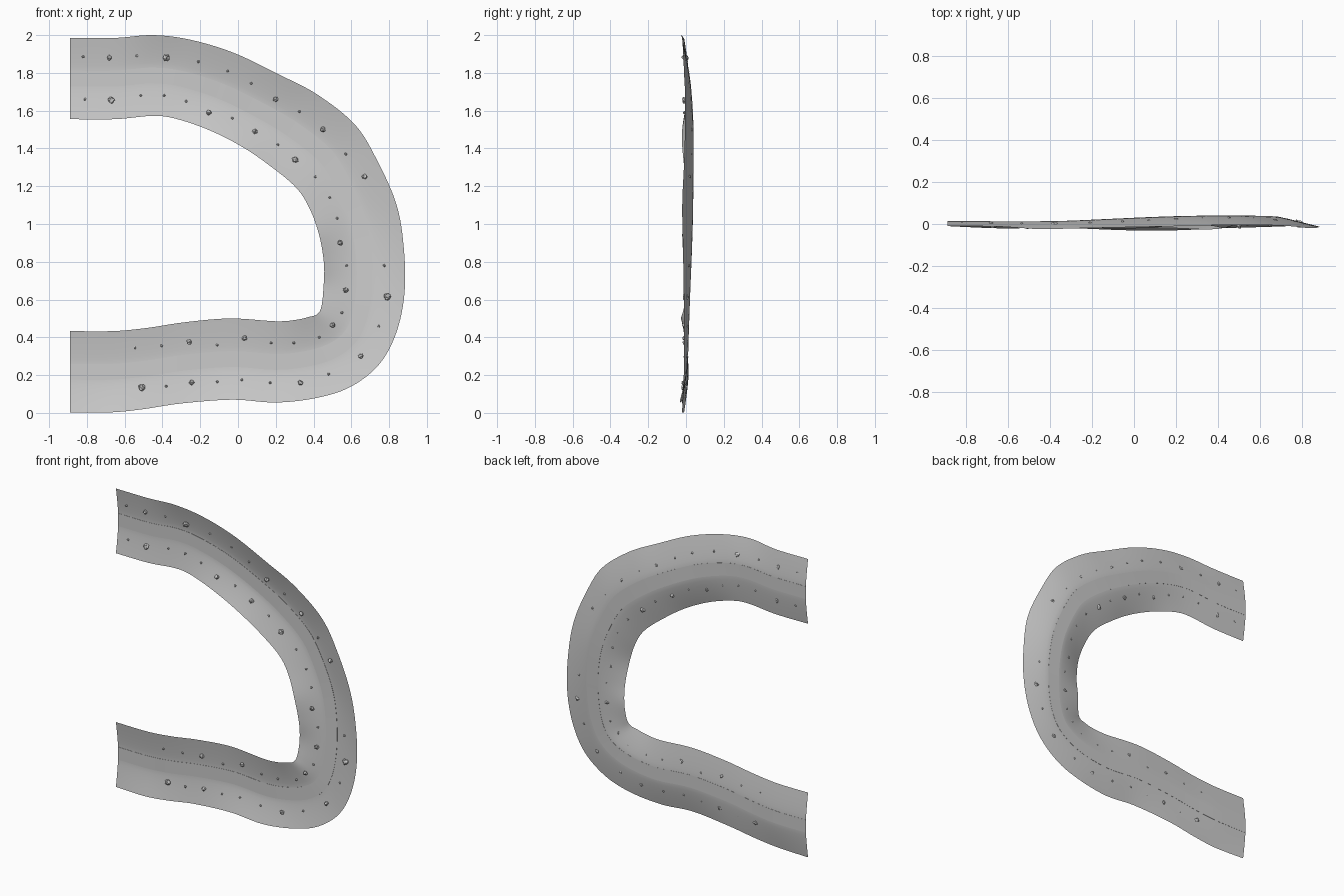
import bpy, bmesh, random
from mathutils import Vector, Matrix

if "Cube" in bpy.data.objects:
    bpy.data.objects.remove(bpy.data.objects["Cube"])

random.seed(4)

# Outer and inner edges of the valley strip (x, z), paired station by station
OUTER = [(-.89, 1.985), (-.65, 1.985), (-.45, 2.0), (-.25, 1.975), (-.02, 1.905), (.22, 1.79),
         (.42, 1.685), (.62, 1.525), (.74, 1.33), (.84, 1.1), (.878, .87), (.882, .64),
         (.84, .43), (.75, .26), (.6, .14), (.42, .08), (.2, .055), (-.03, .07),
         (-.3, .05), (-.5, .02), (-.67, .003), (-.89, .003)]
INNER = [(-.89, 1.555), (-.65, 1.555), (-.46, 1.572), (-.34, 1.56), (-.16, 1.5), (.02, 1.41),
         (.18, 1.3), (.31, 1.19), (.38, 1.08), (.43, .94), (.455, .79), (.453, .67),
         (.442, .565), (.42, .523), (.375, .508), (.31, .493), (.2, .485), (-.04, .5),
         (-.28, .48), (-.48, .45), (-.66, .433), (-.89, .433)]
# Depth (y) of road, outer edge and inner edge at each station
DEPTH = [(.013, -.01, -.01), (.012, -.012, -.01), (.012, -.024, -.01), (.015, -.02, -.012),
         (.024, -.015, -.02), (.033, -.01, -.02), (.038, -.005, -.01), (.039, -.005, -.005),
         (.038, -.01, -.01), (.035, -.02, -.02), (.029, -.016, -.01), (.022, -.012, 0),
         (.016, -.01, -.01), (.012, -.01, -.02), (.01, -.015, -.025), (.008, -.02, -.025),
         (.006, -.03, -.02), (.005, -.03, -.015), (.004, -.02, -.015), (.006, -.02, -.015),
         (.01, -.02, -.012), (.012, -.01, -.01)]
ROAD = 0.195   # road half width as a share of the strip half width
STEPS = 6


def smooth(points):
    """Catmull-Rom resampling of a list of tuples."""
    p = [Vector(q) for q in points]
    out = []
    for i in range(len(p) - 1):
        a, b, c, d = p[max(i - 1, 0)], p[i], p[i + 1], p[min(i + 2, len(p) - 1)]
        for s in range(STEPS):
            t = s / STEPS
            out.append(.5 * (2 * b + (c - a) * t + (2 * a - 5 * b + 4 * c - d) * t * t
                             + (3 * b - a - 3 * c + d) * t ** 3))
    return out + [p[-1]]


stations = list(zip(smooth(OUTER), smooth(INNER), smooth(DEPTH)))


def surface(station, v, lift=0):
    """Point on the strip: v = -1 outer edge, 0 road centre, 1 inner edge."""
    o, i, d = station
    p = o.lerp(i, (v + 1) / 2)
    t = max(0, (abs(v) - ROAD) / (1 - ROAD)) ** 1.25
    edge = d[1] if v < 0 else d[2]
    return Vector((p.x, d[0] + (edge - d[0]) * t + lift, p.y))


def finish(bm, name, recalc=False):
    if recalc:
        bmesh.ops.recalc_face_normals(bm, faces=bm.faces)
    me = bpy.data.meshes.new(name)
    bm.to_mesh(me)
    bm.free()
    ob = bpy.data.objects.new(name, me)
    bpy.context.collection.objects.link(ob)
    me.shade_smooth()
    return ob


def loft(rows, closed=False):
    bm = bmesh.new()
    vs = [[bm.verts.new(p) for p in row] for row in rows]
    n = len(rows[0])
    for a, b in zip(vs, vs[1:]):
        for k in range(n if closed else n - 1):
            m = (k + 1) % n
            bm.faces.new((a[k], a[m], b[m], b[k]))
    if closed:
        bm.faces.new(vs[0])
        bm.faces.new(vs[-1])
    return bm


# Valley terrain sheet
cols = [-1, -.87, -.74, -.6, -.46, -.32, -ROAD, 0, ROAD, .32, .46, .6, .74, .87, 1]
ground = [[surface(s, v) for v in cols] for s in stations]
bm = loft(ground)
bm.normal_update()
if sum(f.normal.y for f in bm.faces) > 0:
    bmesh.ops.reverse_faces(bm, faces=bm.faces)
finish(bm, "valley_terrain")

# Thin road slab set into the valley floor
road = finish(loft([[surface(s, v, h) for v, h in
                     ((-ROAD, -.0015), (ROAD, -.0015), (ROAD, .001), (-ROAD, .001))]
                    for s in stations], closed=True), "road", recalc=True)
bpy.context.view_layer.objects.active = road
road.select_set(True)
bpy.ops.object.shade_smooth_by_angle()

# Roadside bushes (x, z) grouped by size
BIG = [(-.38, 1.88), (-.67, 1.655), (.305, 1.34), (.79, .615), (-.51, .135)]
MEDIUM = [(-.68, 1.88), (.2, 1.66), (.45, 1.5), (.67, 1.25), (-.155, 1.59), (.09, 1.49),
          (.54, .9), (.57, .65), (.5, .465), (.65, .3), (.33, .16), (.035, .395),
          (-.26, .375), (-.245, .16)]
SMALL = [(-.82, 1.885), (-.535, 1.89), (-.21, 1.86), (-.055, 1.81), (.07, 1.745), (.325, 1.595),
         (.57, 1.37), (-.81, 1.66), (-.515, 1.68), (-.39, 1.68), (-.275, 1.65), (-.03, 1.56),
         (.21, 1.42), (.41, 1.25), (.485, 1.14), (.525, 1.03), (.775, .78), (.575, .78),
         (.55, .53), (.745, .46), (.43, .4), (.295, .37), (.175, .37), (-.11, .36),
         (-.405, .355), (-.545, .345), (.48, .205), (.17, .16), (.02, .175), (-.11, .165),
         (-.38, .14)]
flat = [p for row in ground for p in row]
for name, spots, r in (("large_bushes", BIG, .018), ("medium_bushes", MEDIUM, .014),
                       ("small_bushes", SMALL, .007)):
    bm = bmesh.new()
    for x, z in spots:
        y = min(flat, key=lambda p: (p.x - x) ** 2 + (p.z - z) ** 2).y
        made = bmesh.ops.create_icosphere(bm, subdivisions=2, radius=r,
                                          matrix=Matrix.Translation((x, y - r * .45, z)))
        centre = Vector((x, y - r * .45, z))
        for v in made["verts"]:
            v.co = centre + (v.co - centre) * random.uniform(.7, 1.15)
    bush = finish(bm, name)
    bush.data.shade_flat()
